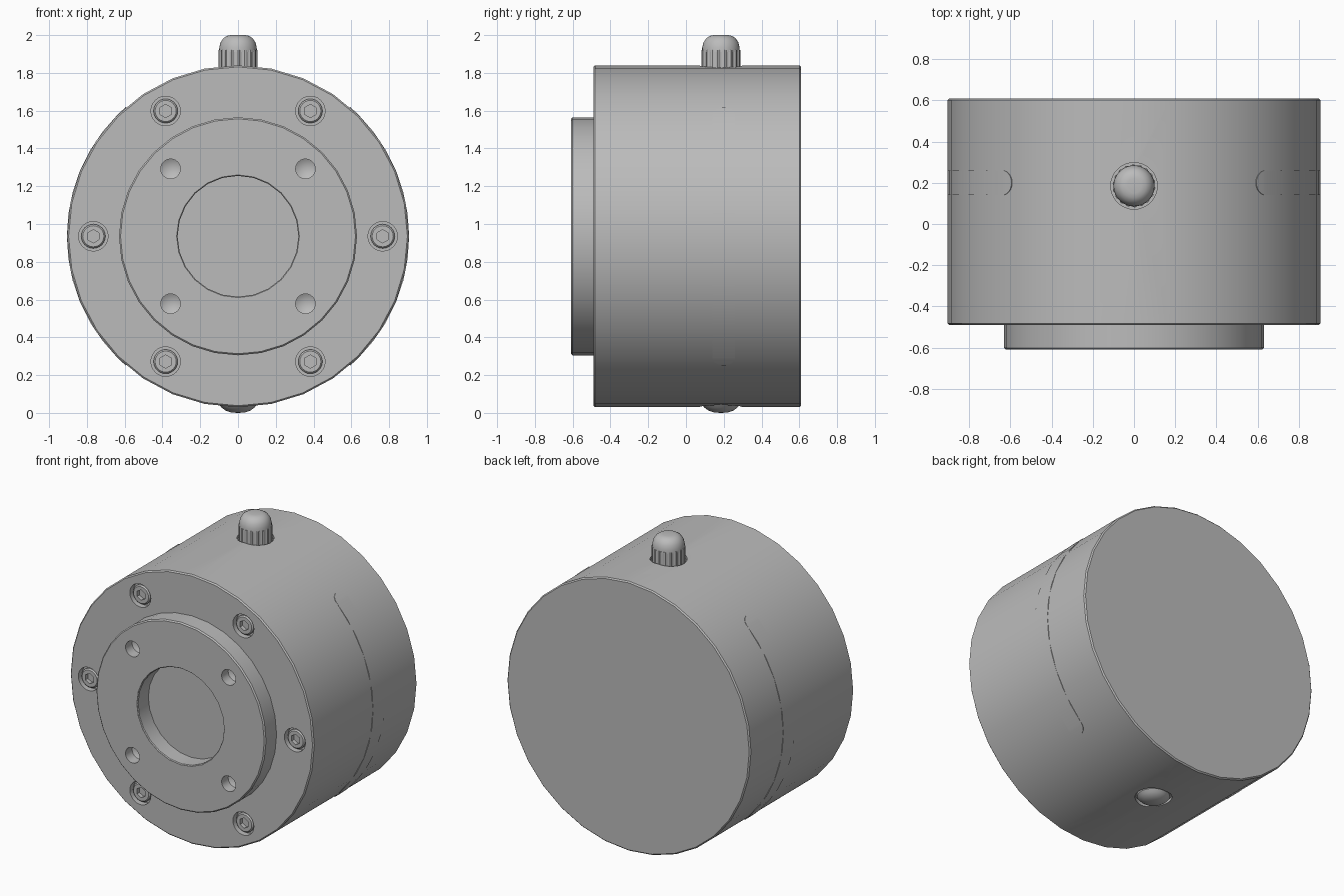
import bpy, bmesh
from math import sin, cos, pi, radians, sqrt

if "Cube" in bpy.data.objects:
    bpy.data.objects.remove(bpy.data.objects["Cube"])

CZ = 0.935      # height of the housing axis
R = 0.905       # housing radius
FACE = -0.49    # housing front
NOSE = -0.61    # flange front
KNOB_Y = 0.185

grey = bpy.data.materials.new("machined grey")
grey.use_nodes = True
colour = (0.5, 0.5, 0.5, 1)
grey.diffuse_color = colour
grey.node_tree.nodes["Principled BSDF"].inputs["Base Color"].default_value = colour


def make(name, bm):
    bmesh.ops.recalc_face_normals(bm, faces=bm.faces)
    mesh = bpy.data.meshes.new(name)
    bm.to_mesh(mesh)
    bm.free()
    mesh.materials.append(grey)
    ob = bpy.data.objects.new(name, mesh)
    bpy.context.collection.objects.link(ob)
    return ob


def lathe(name, profile, at=(0, 0, 0), axis="Y", n=32, rib=0):
    """Turn a (radius, position) profile about an axis; rib makes teeth."""
    bm = bmesh.new()
    rings = []
    for r, h in profile:
        ring = []
        for i in range(n if r > 0 else 1):
            a = 2 * pi * i / n + pi / 2
            q = r - rib * (i // 2 % 2) if r > 0 else 0
            u, v = q * cos(a), q * sin(a)
            p = (u, h, v) if axis == "Y" else (u, v, h)
            ring.append(bm.verts.new([c + o for c, o in zip(p, at)]))
        rings.append(ring)
    for a, b in zip(rings, rings[1:]):
        for i in range(n):
            j = (i + 1) % n
            quad = [a[i % len(a)], a[j % len(a)], b[j % len(b)], b[i % len(b)]]
            bm.faces.new(list(dict.fromkeys(quad)))
    # Merge flat end fans into single faces
    bmesh.ops.dissolve_limit(bm, angle_limit=0.001, verts=bm.verts, edges=bm.edges)
    return make(name, bm)


def activate(ob):
    bpy.ops.object.select_all(action="DESELECT")
    ob.select_set(True)
    bpy.context.view_layer.objects.active = ob


def cut(ob, cutters):
    for c in cutters:
        activate(ob)
        mod = ob.modifiers.new("cut", "BOOLEAN")
        mod.operation = "DIFFERENCE"
        mod.solver = "EXACT"
        mod.object = c
        bpy.ops.object.modifier_apply(modifier=mod.name)
        bpy.data.objects.remove(c)


def smooth(ob):
    activate(ob)
    bpy.ops.object.shade_smooth_by_angle(angle=radians(30))


def drill(r, start, depth, at, axis="Y", n=24, tip=0.0):
    """Cutter for a round hole, optionally with a conical tip."""
    return lathe("cutter", [(0, start - 0.1), (r, start - 0.1),
                            (r, start + depth), (0, start + depth + tip)], at, axis, n)


# Housing with bevelled rims
B = 0.008
body = lathe("housing", [(0, FACE), (R - B, FACE), (R, FACE + B),
                         (R, 0.61 - B), (R - B, 0.61), (0, 0.61)], (0, 0, CZ))
screw_spots = [(0.766 * cos(k * pi / 3), 0, CZ + 0.766 * sin(k * pi / 3)) for k in range(6)]
cutters = [drill(0.078, FACE, 0.04, p) for p in screw_spots]
for z in (0, 1.9):   # pockets round the bottom button and the top knob
    cutters.append(lathe("cutter", [(0, z - 0.09), (0.113, z - 0.09),
                                    (0.113, z + 0.06), (0, z + 0.06)],
                         (0, KNOB_Y, 0), "Z"))
cut(body, cutters)
smooth(body)

# Front flange with bore and holes
flange = lathe("front_flange", [(0, NOSE), (0.63 - B, NOSE), (0.63, NOSE + B),
                                (0.63, FACE + 0.002), (0, FACE + 0.002)], (0, 0, CZ))
bore = lathe("cutter", [(0, NOSE - 0.1), (0.325, NOSE - 0.1), (0.325, NOSE + 0.002),
                        (0.32, NOSE + 0.007), (0.32, FACE - 0.005), (0, FACE - 0.005)],
             (0, 0, CZ), n=24)
holes = [drill(0.052, NOSE, 0.07, (x, 0, CZ + z), tip=0.03)
         for x in (-0.357, 0.357) for z in (-0.357, 0.357)]
holes.append(drill(0.064, NOSE, 0.09, (0, 0, CZ + 0.505)))
cut(flange, [bore] + holes)
smooth(flange)

# Socket head screws
screw = lathe("face_screw_1", [(0, FACE + 0.008), (0.056, FACE + 0.008), (0.064, FACE + 0.016),
                               (0.064, FACE + 0.05), (0, FACE + 0.05)], n=24)
cut(screw, [drill(0.035, FACE, 0.034, (0, 0, 0), n=6)])
smooth(screw)
screw.location = screw_spots[0]
for k, spot in enumerate(screw_spots[1:], 2):
    twin = screw.copy()
    twin.name = f"face_screw_{k}"
    twin.location = spot
    bpy.context.collection.objects.link(twin)


# Curved round-ended inlays on both sides
def inlay(name, side):
    bm = bmesh.new()
    half, w, steps = R * radians(49), 0.06, 12
    caps = [half - w + w * sin(k * pi / 12) for k in range(7)]
    straight = [(half - w) * (2 * k / steps - 1) for k in range(1, steps)]
    rows = []
    for s in [-c for c in reversed(caps)] + straight + caps:
        over = max(0, abs(s) - (half - w))
        hw = max(sqrt(max(w * w - over * over, 0)), 0.002)
        a = s / R
        rows.append([bm.verts.new((side * r * cos(a), 0.2 + y, CZ + r * sin(a)))
                     for r, y in ((R - 0.02, -hw), (R + 0.001, -hw),
                                  (R + 0.001, hw), (R - 0.02, hw))])
    for a, b in zip(rows, rows[1:]):
        for i in range(4):
            j = (i + 1) % 4
            bm.faces.new((a[i], a[j], b[j], b[i]))
    bm.faces.new(rows[0])
    bm.faces.new(rows[-1])
    smooth(make(name, bm))


inlay("left_inlay", 1)
inlay("right_inlay", -1)

# Top knob: ribbed grip and domed cap
here = (0, KNOB_Y, 0)
smooth(lathe("knob_grip", [(0, 1.79), (0.104, 1.79), (0.104, 1.92), (0, 1.92)],
             here, "Z", 72, 0.006))
smooth(lathe("knob_cap", [(0, 1.91), (0.1, 1.91), (0.099, 1.935), (0.092, 1.962),
                          (0.078, 1.983), (0.058, 1.996), (0.035, 2.0), (0, 2.0)],
             here, "Z"))

# Domed button underneath
smooth(lathe("bottom_button", [(0, 0.07), (0.1, 0.07), (0.1, 0.042), (0.085, 0.026),
                               (0.065, 0.012), (0.035, 0.002), (0, 0)], here, "Z"))
